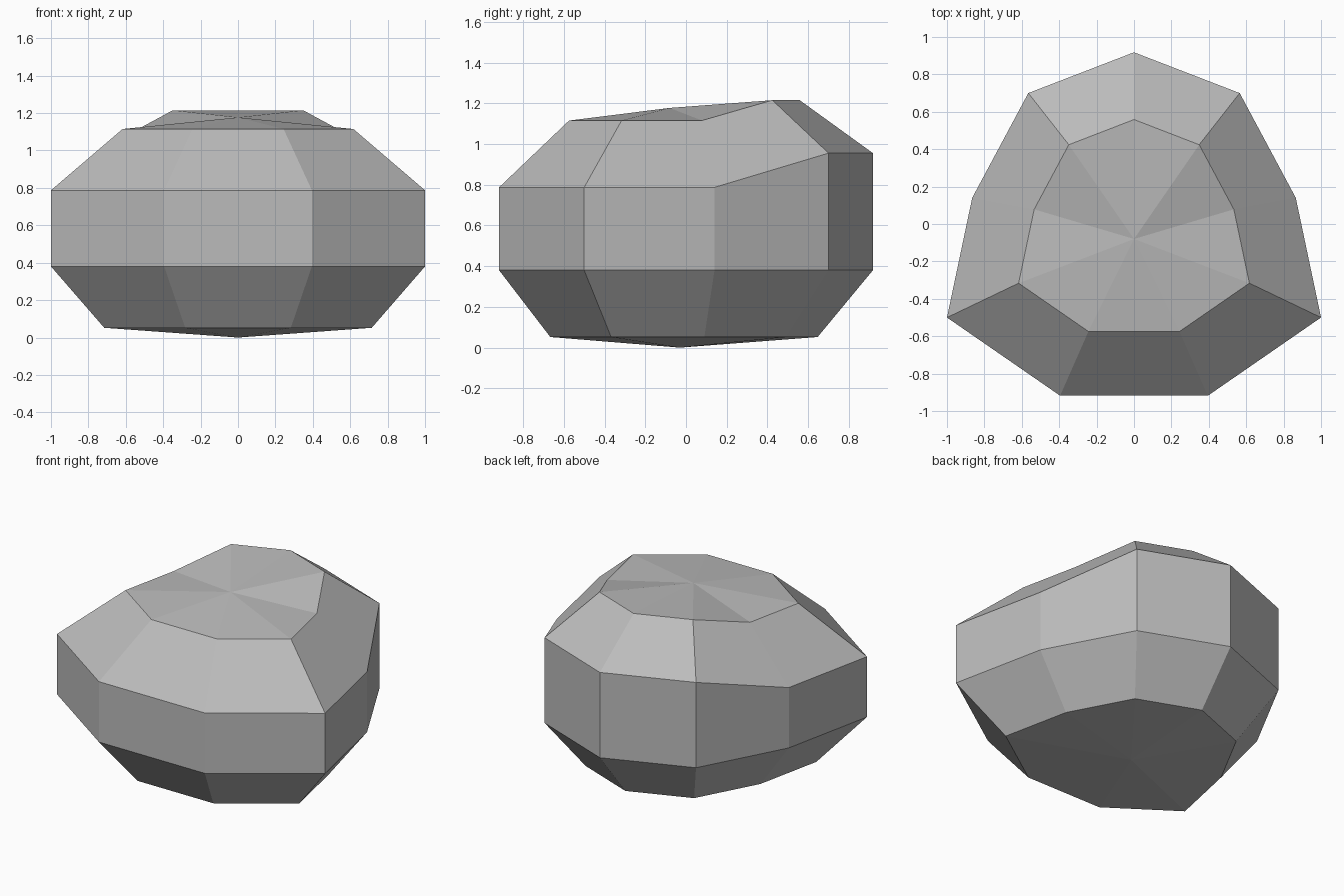
import bpy
import bmesh

cube = bpy.data.objects.get("Cube")
if cube:
    bpy.data.objects.remove(cube, do_unlink=True)

# One flat stone colour
COLOUR = (0.5, 0.5, 0.5, 1)
stone = bpy.data.materials.new("stone grey")
stone.use_nodes = True
stone.diffuse_color = COLOUR
stone.node_tree.nodes["Principled BSDF"].inputs["Base Color"].default_value = COLOUR

# Nine-sided outline: right half from the back point to the front, then mirrored
half = [(0, 0.918), (0.565, 0.7), (0.865, 0.14), (1, -0.5), (0.395, -0.918)]
outline = half + [(-x, y) for x, y in reversed(half[1:])]


def ring(bm, scale, shift, z, back_rise=0):
    """Scaled copy of the outline; the three back corners may be raised."""
    return [bm.verts.new((x * scale, y * scale + shift,
                          z + (back_rise if y > 0.5 else 0)))
            for x, y in outline]


bm = bmesh.new()
rings = [
    ring(bm, 0.715, -0.01, 0.052),        # underside edge
    ring(bm, 1, 0, 0.38),                 # lower belt
    ring(bm, 1, 0, 0.787, 0.168),         # upper belt
    ring(bm, 0.617, -0.008, 1.115, 0.1),  # crown edge
]
bottom = bm.verts.new((0, -0.03, 0))
top = bm.verts.new((0, -0.08, 1.177))

# Side bands and the two fans that close them
count = len(outline)
for i in range(count):
    j = (i + 1) % count
    for low, high in zip(rings, rings[1:]):
        bm.faces.new((low[i], low[j], high[j], high[i]))
    bm.faces.new((bottom, rings[0][j], rings[0][i]))
    bm.faces.new((top, rings[-1][i], rings[-1][j]))
bmesh.ops.recalc_face_normals(bm, faces=bm.faces)

mesh = bpy.data.meshes.new("boulder")
bm.to_mesh(mesh)
bm.free()
mesh.materials.append(stone)
boulder = bpy.data.objects.new("boulder", mesh)
bpy.context.collection.objects.link(boulder)
